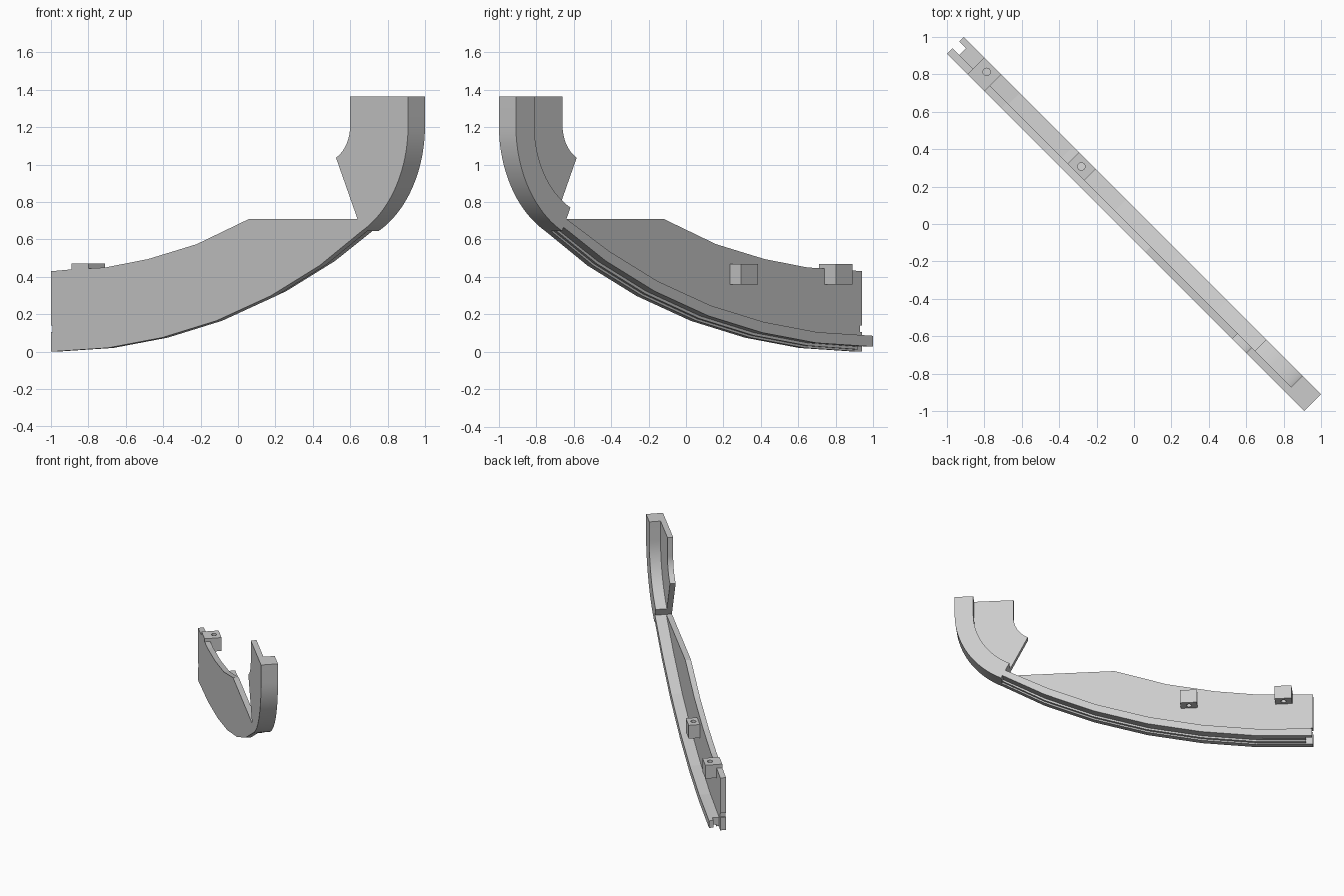
import bpy, bmesh, math
from mathutils import Vector

if "Cube" in bpy.data.objects:
    bpy.data.objects.remove(bpy.data.objects["Cube"])

grey = bpy.data.materials.new("light_grey")
grey.diffuse_color = (0.6, 0.6, 0.6, 1)
grey.use_nodes = True
grey.node_tree.nodes["Principled BSDF"].inputs["Base Color"].default_value = grey.diffuse_color
R = math.sqrt(0.5)
T0, T1, T2 = -0.064, -0.021, 0.064   # outer face, inner plate face, rim face


def place(s, t, z):
    """Panel space (along, across, up) to world: the panel runs diagonally."""
    return Vector(((s + t) * R, (t - s) * R, z))


def prism(name, outline, t0, t1, smooth=False):
    bm = bmesh.new()
    a = [bm.verts.new(place(s, t0, z)) for s, z in outline]
    b = [bm.verts.new(place(s, t1, z)) for s, z in outline]
    bm.faces.new(a)
    bm.faces.new(b[::-1])
    n = len(outline)
    for i in range(n):
        j = (i + 1) % n
        bm.faces.new((a[j], a[i], b[i], b[j]))
    bmesh.ops.recalc_face_normals(bm, faces=bm.faces)
    me = bpy.data.meshes.new(name)
    bm.to_mesh(me)
    bm.free()
    me.materials.append(grey)
    ob = bpy.data.objects.new(name, me)
    bpy.context.collection.objects.link(ob)
    if smooth:
        bpy.ops.object.select_all(action='DESELECT')
        ob.select_set(True)
        bpy.context.view_layer.objects.active = ob
        bpy.ops.object.shade_smooth_by_angle(angle=math.radians(30))
    return ob


# Lower panel: faceted underside curve and stepped top edge
low = [(-1.35, 0.0), (-0.92, 0.02), (-0.51, 0.075), (-0.10, 0.165),
       (0.31, 0.298), (0.68, 0.46), (1.0, 0.645)]
top = [(0.968, 0.71), (0.149, 0.71), (-0.247, 0.575), (-0.615, 0.495),
       (-0.94, 0.45), (-1.19, 0.44), (-1.35, 0.43)]
notch = [(-1.35, 0.14), (-1.337, 0.14), (-1.337, 0.105), (-1.35, 0.105)]
prism("lower_plate", low + top + notch, T0, T1)


def offset(d):
    """Underside curve shifted inward by d."""
    out = []
    for i, (s, z) in enumerate(low):
        if i == 0:
            out.append((s, z + d))
        elif i == len(low) - 1:
            out.append((s - 0.032 * d / 0.085, z + 0.065 * d / 0.085))
        else:
            p, q = low[i - 1], low[i + 1]
            n = Vector((p[1] - q[1], q[0] - p[0])).normalized()
            out.append((s + n.x * d, z + n.y * d))
    return out


def band(name, d0, d1, t0, t1, start=-1.35):
    a, b = offset(d0), offset(d1)
    a[0], b[0] = (start, a[0][1]), (start, b[0][1])
    prism(name, a + b[::-1], t0, t1)


# Lower rim: stepped lip, core set back at the end, outer flange
band("rim_step", 0.012, 0.085, T1, 0.0, -1.30)
band("rim_core", 0.027, 0.085, 0.0, 0.03, -1.30)
band("rim_flange", 0.027, 0.085, 0.03, T2)

# Upper end: concentric sweep around one centre, then straight up
CS, CZ, END, TOP = 0.719, 1.21, math.radians(-63.6), 1.365


def sweep(r, n=20):
    pts = [(CS + r * math.cos(END * (1 - i / n)),
            CZ + r * math.sin(END * (1 - i / n))) for i in range(n + 1)]
    return pts + [(CS + r, TOP)]


prism("upper_plate", sweep(0.631) + sweep(0.193)[::-1], T0, T1, True)
prism("upper_rim", sweep(0.631) + sweep(0.491)[::-1], T1, T2, True)

# Screw blocks with vertical holes
for name, s0, t0 in (("end_screw_block", -1.195, T0), ("middle_screw_block", -0.48, T1)):
    s1 = s0 + 0.127
    block = prism(name, [(s0, 0.36), (s1, 0.36), (s1, 0.47), (s0, 0.47)], T1, T2)
    bpy.ops.mesh.primitive_cylinder_add(vertices=24, radius=0.02, depth=0.3,
                                        location=place((s0 + s1) / 2, 0.018, 0.415))
    cutter = bpy.context.object
    mod = block.modifiers.new("hole", 'BOOLEAN')
    mod.operation, mod.object, mod.solver = 'DIFFERENCE', cutter, 'EXACT'
    bpy.context.view_layer.objects.active = block
    bpy.ops.object.modifier_apply(modifier="hole")
    bpy.data.objects.remove(cutter)
    if t0 < T1:
        # Cap that carries the block over the plate edge
        prism("block_cap", [(s0, 0.43), (s1, 0.43), (s1, 0.47), (s0, 0.47)], t0, T1)
